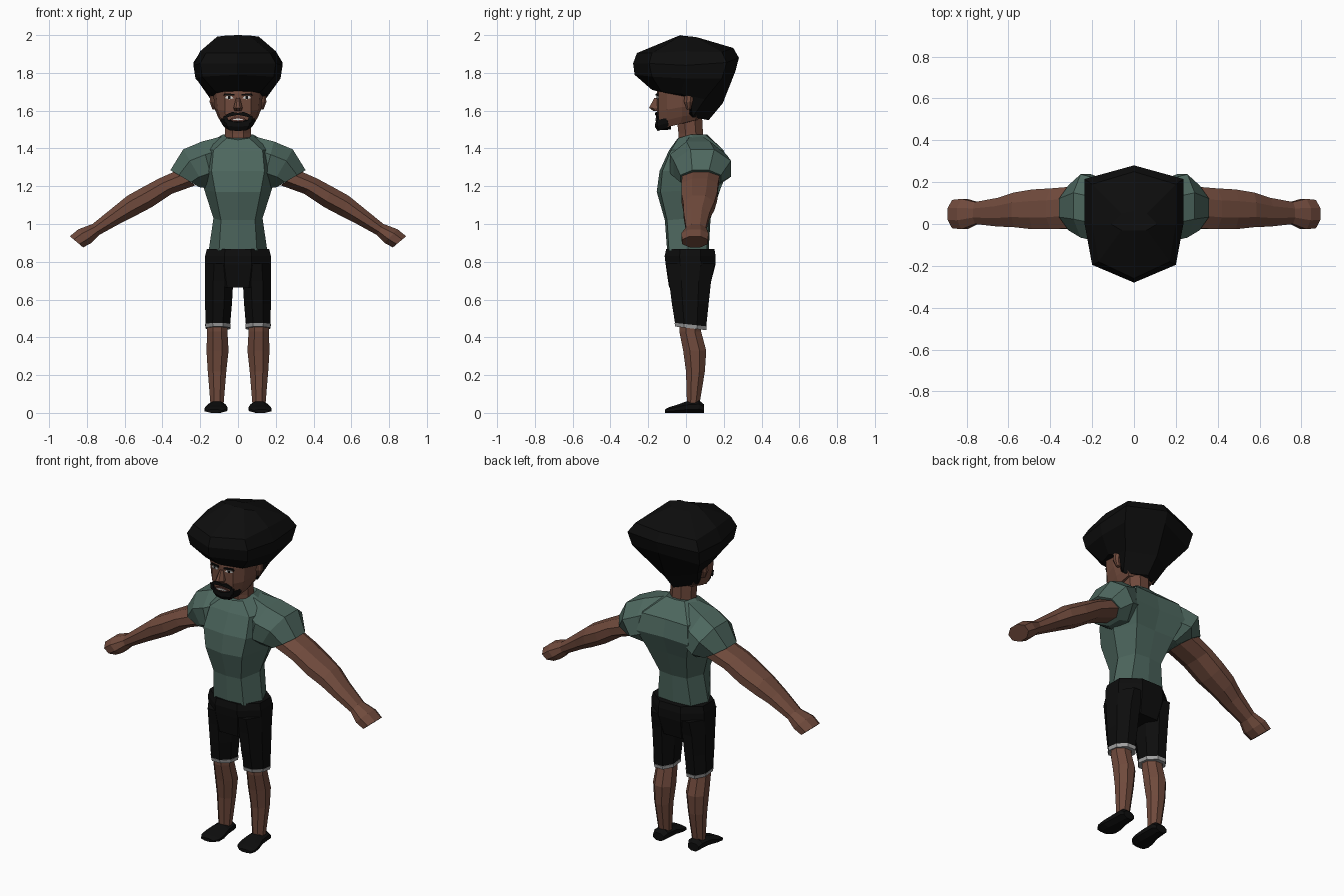
import bpy, bmesh, math
from mathutils import Vector as V


def material(name, r, g, b):
    m = bpy.data.materials.new(name)
    m.diffuse_color = (r, g, b, 1)
    return m


SKIN = material("brown skin", 0.16, 0.068, 0.045)
SHIRT = material("grey green cloth", 0.074, 0.135, 0.112)
BLACK = material("black", 0.004, 0.004, 0.004)
TRIM = material("light grey trim", 0.36, 0.36, 0.36)
WHITE = material("white", 0.7, 0.7, 0.68)
LIP = material("dark lip", 0.09, 0.035, 0.028)


def finish(name, bm, mat, mirror):
    bmesh.ops.recalc_face_normals(bm, faces=bm.faces)
    me = bpy.data.meshes.new(name)
    bm.to_mesh(me)
    bm.free()
    me.materials.append(mat)
    ob = bpy.data.objects.new(name, me)
    bpy.context.collection.objects.link(ob)
    if mirror:
        md = ob.modifiers.new("mirror", 'MIRROR')
        md.use_mirror_merge = False
    return ob


def loft(name, rings, mat, mirror=False):
    """Skin a list of closed rings and cap both ends."""
    bm = bmesh.new()
    rows = [[bm.verts.new(p) for p in r] for r in rings]
    n = len(rows[0])
    for a, b in zip(rows, rows[1:]):
        for i in range(n):
            j = (i + 1) % n
            bm.faces.new((a[i], a[j], b[j], b[i]))
    bm.faces.new(rows[0])
    bm.faces.new(rows[-1])
    return finish(name, bm, mat, mirror)


def octagon(c, u, v):
    k = 1 / math.cos(math.pi / 8)
    angles = [math.pi / 8 + i * math.pi / 4 for i in range(8)]
    return [V(c) + V(u) * math.cos(a) * k + V(v) * math.sin(a) * k for a in angles]


def level(x0, x1, y0, y1, zf, zb=None):
    """Ring lying flat, tilted from front height zf to back height zb."""
    zb = zf if zb is None else zb
    return octagon(((x0 + x1) / 2, (y0 + y1) / 2, (zf + zb) / 2),
                   ((x1 - x0) / 2, 0, 0), (0, (y1 - y0) / 2, (zb - zf) / 2))


def limb(up, low, y0, y1):
    """Ring across an arm, from its upper to its lower (x, z) point."""
    (a, b), (c, d) = up, low
    return octagon(((a + c) / 2, (y0 + y1) / 2, (b + d) / 2),
                   ((a - c) / 2, 0, (b - d) / 2), (0, (y1 - y0) / 2, 0))


def upright(y, x0, x1, z0, z1):
    return octagon(((x0 + x1) / 2, y, (z0 + z1) / 2),
                   ((x1 - x0) / 2, 0, 0), (0, 0, (z1 - z0) / 2))


def sym(*half):
    """Front-to-back half ring completed by its mirror image."""
    return list(half) + [(-x, y, z) for x, y, z in reversed(half[1:-1])]


def plate(name, pts, mat, lift=0.0, mirror=True):
    """Thin plate of (x, z) points following the face front."""
    def at(x, z, d):
        return (x, -0.159 - lift + 0.13 * abs(x) + d, z)
    return loft(name, [[at(x, z, 0) for x, z in pts],
                       [at(x, z, 0.008) for x, z in pts]], mat, mirror)


# Hair: big faceted mass, lower at the nape
loft("hair", [
    sym((0, -.03, 2.0), (.06, -.03, 1.998), (.11, 0, 1.992), (.06, .05, 1.99), (0, .06, 1.988)),
    sym((0, -.26, 1.905), (.17, -.18, 1.905), (.2, 0, 1.915), (.2, .19, 1.91), (0, .25, 1.932)),
    sym((0, -.28, 1.85), (.2, -.195, 1.85), (.236, 0, 1.84), (.236, .215, 1.855), (0, .28, 1.88)),
    sym((0, -.272, 1.79), (.19, -.18, 1.78), (.225, 0, 1.77), (.222, .19, 1.77), (0, .262, 1.81)),
    sym((0, -.18, 1.71), (.12, -.13, 1.70), (.155, -.03, 1.69), (.145, .1, 1.66), (0, .195, 1.64)),
    sym((0, -.1, 1.69), (.11, -.09, 1.69), (.135, .02, 1.67), (.105, .035, 1.565), (0, .12, 1.55)),
], BLACK)

# Head with jaw, nose and ears
loft("head", [
    sym((0, -.145, 1.50), (.05, -.138, 1.505), (.075, -.09, 1.515), (.085, -.03, 1.53),
        (.08, .05, 1.55), (0, .08, 1.55)),
    sym((0, -.152, 1.54), (.062, -.144, 1.545), (.09, -.10, 1.55), (.108, -.02, 1.57),
        (.095, .06, 1.58), (0, .10, 1.58)),
    sym((0, -.155, 1.60), (.07, -.146, 1.60), (.108, -.10, 1.605), (.126, -.02, 1.62),
        (.11, .07, 1.62), (0, .11, 1.62)),
    sym((0, -.155, 1.69), (.07, -.146, 1.69), (.115, -.10, 1.69), (.13, -.02, 1.69),
        (.12, .08, 1.69), (0, .12, 1.69)),
    sym((0, -.14, 1.76), (.07, -.13, 1.76), (.11, -.09, 1.76), (.12, -.02, 1.76),
        (.11, .08, 1.76), (0, .12, 1.76)),
], SKIN)
loft("nose", [level(-.01, .01, -.167, -.13, 1.668), level(-.024, .024, -.196, -.13, 1.615),
              level(-.018, .018, -.172, -.13, 1.598)], SKIN)
loft("ear", [level(.11, .135, .005, .025, 1.605), level(.11, .15, -.01, .035, 1.645),
             level(.11, .148, -.008, .04, 1.68)], SKIN, True)
loft("neck", [level(-.072, .072, -.04, .095, 1.41), level(-.068, .068, -.04, .09, 1.48),
              level(-.07, .07, -.05, .085, 1.57)], SKIN)

# Beard wraps the chin
loft("beard", [
    sym((0, -.15, 1.492), (.045, -.142, 1.496), (.07, -.09, 1.51), (0, -.08, 1.50)),
    sym((0, -.165, 1.515), (.058, -.152, 1.52), (.088, -.095, 1.535), (0, -.08, 1.53)),
    sym((0, -.162, 1.537), (.064, -.152, 1.55), (.093, -.10, 1.562), (0, -.08, 1.55)),
], BLACK)
plate("beard_side", [(.048, 1.535), (.072, 1.535), (.078, 1.57), (.058, 1.572)], BLACK, .003)
plate("moustache", [(0, 1.578), (.04, 1.57), (.066, 1.562), (.062, 1.58), (.03, 1.593), (0, 1.588)],
      BLACK, .004)
plate("lips", [(-.045, 1.553), (-.02, 1.54), (.02, 1.54), (.045, 1.553), (.02, 1.568), (-.02, 1.568)],
      LIP, .002, False)
plate("teeth", [(-.034, 1.553), (0, 1.549), (.034, 1.553), (0, 1.559)], WHITE, .006, False)

# Eyes and brows
plate("eye", [(.024, 1.666), (.045, 1.66), (.07, 1.667), (.06, 1.677), (.035, 1.677)], WHITE, .001)
plate("pupil", [(.04, 1.663), (.053, 1.663), (.053, 1.677), (.04, 1.677)], BLACK, .003)
plate("eyebrow", [(.018, 1.679), (.072, 1.682), (.078, 1.678), (.07, 1.692), (.018, 1.688)], BLACK, .004)

# Shirt body
loft("shirt", [
    sym((0, -.10, .86), (.10, -.09, .86), (.155, .01, .86), (.11, .11, .86), (0, .12, .86)),
    sym((0, -.112, 1.02), (.09, -.10, 1.02), (.13, .02, 1.03), (.09, .12, 1.03), (0, .13, 1.03)),
    sym((0, -.155, 1.17), (.12, -.135, 1.17), (.178, .04, 1.18), (.13, .18, 1.18), (0, .175, 1.18)),
    sym((0, -.14, 1.28), (.14, -.125, 1.28), (.21, .06, 1.28), (.17, .225, 1.29), (0, .215, 1.29)),
    sym((0, -.09, 1.39), (.13, -.08, 1.39), (.21, .06, 1.40), (.15, .2, 1.39), (0, .195, 1.39)),
    sym((0, -.05, 1.445), (.06, -.04, 1.455), (.078, .03, 1.475), (.06, .10, 1.475), (0, .11, 1.475)),
], SHIRT)
loft("sleeve", [
    limb((.06, 1.47), (.06, 1.24), -.02, .12),
    limb((.19, 1.437), (.13, 1.2), -.085, .215),
    limb((.29, 1.395), (.17, 1.19), -.065, .238),
    limb((.358, 1.285), (.205, 1.195), -.03, .185),
], SHIRT, True)

# Bare arm ending in a closed hand
loft("arm", [
    limb((.335, 1.278), (.225, 1.205), -.02, .178),
    limb((.42, 1.24), (.35, 1.16), -.025, .17),
    limb((.50, 1.197), (.455, 1.09), -.025, .165),
    limb((.585, 1.15), (.55, 1.04), -.015, .15),
    limb((.665, 1.085), (.62, 1.005), -.012, .125),
    limb((.77, 1.0), (.735, .942), 0, .105),
    limb((.845, .972), (.775, .90), -.025, .12),
    limb((.89, .935), (.82, .876), -.02, .115),
], SKIN, True)

# Shorts with a pale hem
loft("shorts_hips", [
    level(-.165, .165, -.105, .15, .868), level(-.174, .174, -.113, .157, .83),
    level(-.174, .174, -.107, .155, .78), level(-.17, .17, -.09, .13, .66),
][:3] + [level(-.14, .14, -.09, .125, .665)], BLACK)
loft("shorts_leg", [
    level(.01, .174, -.106, .152, .79), level(.025, .175, -.09, .133, .70),
    level(.032, .174, -.075, .12, .58), level(.042, .172, -.058, .107, .475, .456),
], BLACK, True)
loft("hem", [level(.039, .174, -.061, .11, .477, .458),
             level(.041, .17, -.057, .107, .457, .438)], TRIM, True)

# Bare lower leg
loft("lower_leg", [
    level(.055, .163, -.035, .085, .50), level(.056, .163, -.035, .08, .43),
    level(.05, .167, -.015, .107, .33), level(.062, .16, 0, .1, .22),
    level(.076, .146, .005, .072, .05),
], SKIN, True)

# Shoe from heel to toe
loft("shoe", [
    upright(.095, .08, .15, 0, .045), upright(.07, .068, .158, 0, .066),
    upright(.0, .064, .162, 0, .06), upright(-.05, .056, .175, 0, .042),
    upright(-.09, .06, .177, 0, .03), upright(-.112, .085, .165, 0, .018),
], BLACK, True)
